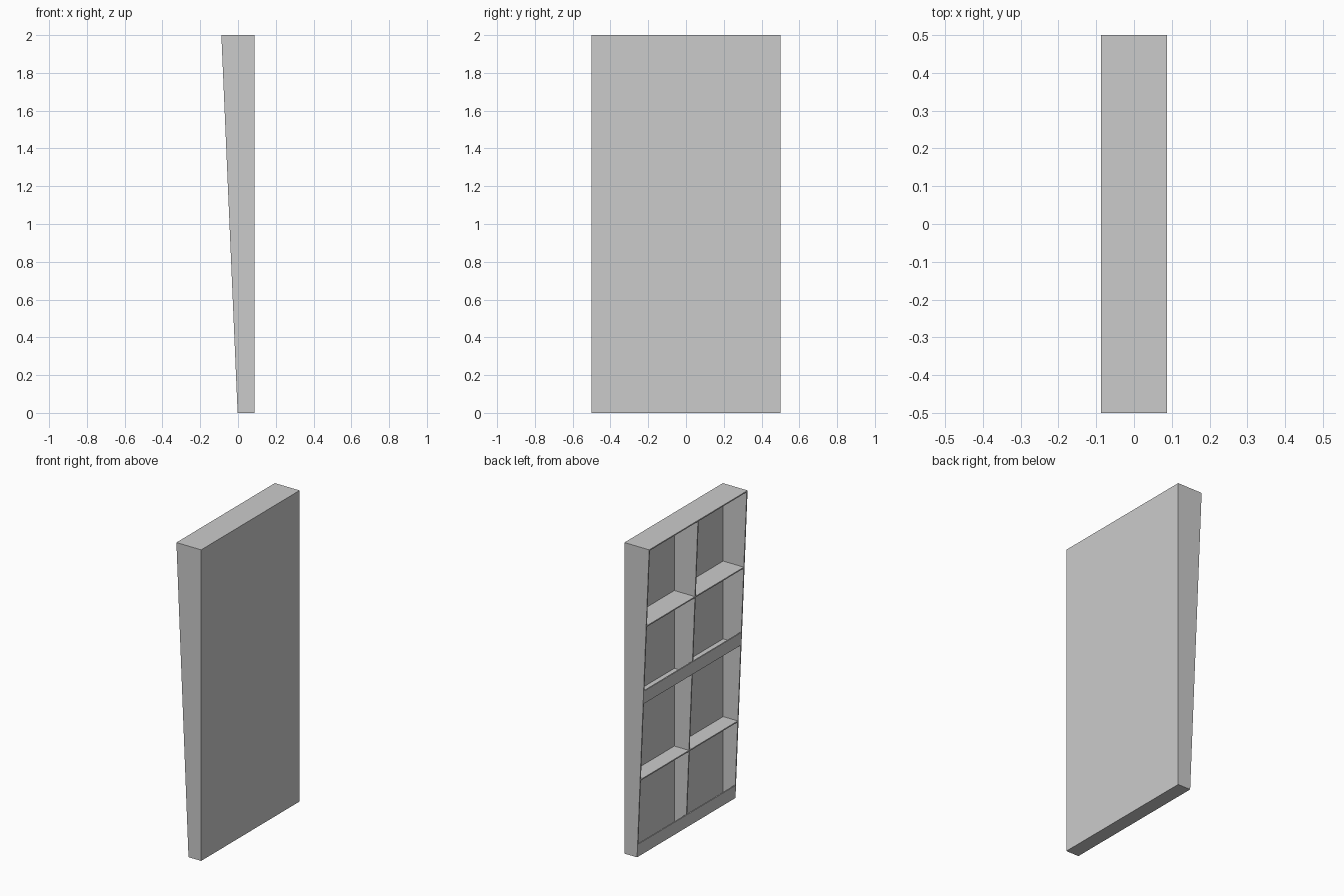
import bpy, bmesh

if "Cube" in bpy.data.objects:
    bpy.data.objects.remove(bpy.data.objects["Cube"])

H, HALF_W, T = 2.0, 0.5, 0.008        # height, half width, board thickness
BACK = 0.088                          # x of the rear face
PITCH, LIP = 0.5, 0.083               # shelf spacing, lip height


def front(z):
    """x of the sloping open face at height z"""
    return -0.002 - 0.086 * z / H


def board(name, y0, y1, z0, z1, x_start=front, x_end=lambda z: BACK - T):
    """Extrude a side profile between two x limits along y."""
    bm = bmesh.new()
    profile = [(x_start(z0), z0), (x_end(z0), z0), (x_end(z1), z1), (x_start(z1), z1)]
    face = bm.faces.new([bm.verts.new((x, y0, z)) for x, z in profile])
    ext = bmesh.ops.extrude_face_region(bm, geom=[face])
    verts = [g for g in ext["geom"] if isinstance(g, bmesh.types.BMVert)]
    bmesh.ops.translate(bm, verts=verts, vec=(0, y1 - y0, 0))
    bmesh.ops.recalc_face_normals(bm, faces=bm.faces)
    mesh = bpy.data.meshes.new(name)
    bm.to_mesh(mesh)
    bm.free()
    obj = bpy.data.objects.new(name, mesh)
    bpy.context.collection.objects.link(obj)
    return obj


inner = HALF_W - T

# Rear panel
board("back_panel", -HALF_W, HALF_W, 0, H, lambda z: BACK - T, lambda z: BACK)

# Outer side walls
for label, s in (("left", -1), ("right", 1)):
    ya, yb = sorted((s * inner, s * HALF_W))
    board(f"side_wall_{label}", ya, yb, 0, H)

# Top board, bottom board and shelves at equal spacing
board("top_board", -inner, inner, H - T, H)
levels = [0.0] + [i * PITCH - T / 2 for i in (1, 2, 3)]
for i, z in enumerate(levels):
    board("bottom_board" if i == 0 else f"shelf_{i}", -inner, inner, z, z + T)

# Centre divider pieces, set behind the lips on the lipped levels
tops = levels[1:] + [H - T]
for i, (z, top) in enumerate(zip(levels, tops)):
    z0 = z + T
    if i % 2 == 0:
        lip_top = z + LIP
        behind = lambda h: front(h) + T
        # Front lip
        board(f"front_lip_{i // 2 + 1}", -inner, inner, z0, lip_top, front, behind)
        board(f"divider_foot_{i // 2 + 1}", -T / 2, T / 2, z0, lip_top, behind)
        z0 = lip_top
    board(f"divider_{i + 1}", -T / 2, T / 2, z0, top)
